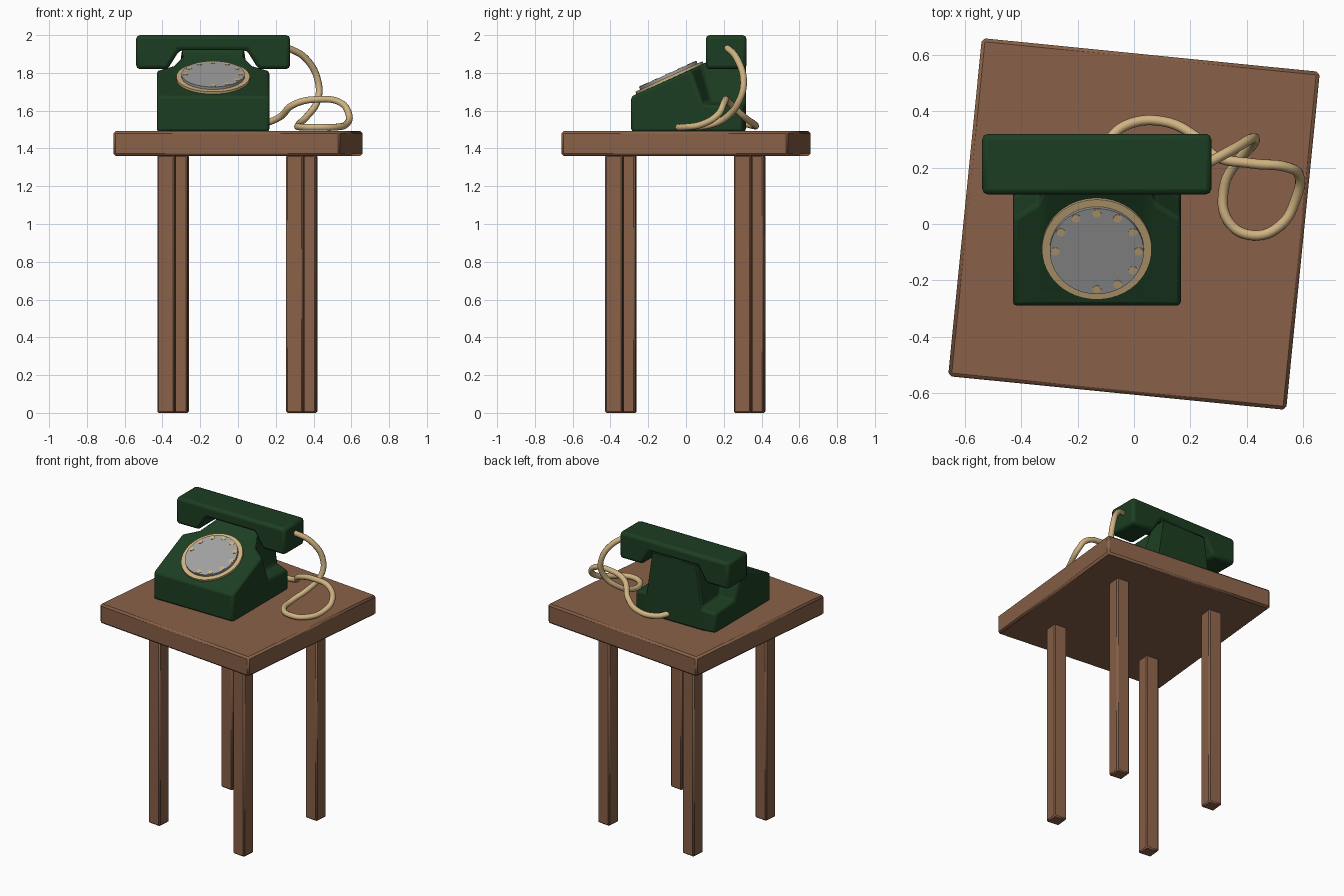
import bpy, bmesh
from math import radians, cos, sin
from mathutils import Vector, Matrix

if "Cube" in bpy.data.objects:
    bpy.data.objects.remove(bpy.data.objects["Cube"])


def material(name, rgb):
    m = bpy.data.materials.new(name)
    m.diffuse_color = (*rgb, 1)
    m.use_nodes = True
    m.node_tree.nodes["Principled BSDF"].inputs["Base Color"].default_value = m.diffuse_color
    return m


wood = material("wood", (0.25, 0.12, 0.065))
green = material("green", (0.012, 0.048, 0.016))
cream = material("cream", (0.63, 0.45, 0.22))
grey = material("dial_grey", (0.36, 0.36, 0.36))


def loft(name, sections, mat, bevel, segments=2):
    """Skin a row of matching closed cross-sections and round the edges."""
    bm = bmesh.new()
    rows = [[bm.verts.new(p) for p in s] for s in sections]
    for a, b in zip(rows, rows[1:]):
        for i in range(len(a)):
            j = (i + 1) % len(a)
            bm.faces.new((a[i], a[j], b[j], b[i]))
    bm.faces.new(rows[0])
    bm.faces.new(rows[-1])
    bmesh.ops.recalc_face_normals(bm, faces=bm.faces)
    me = bpy.data.meshes.new(name)
    bm.to_mesh(me)
    bm.free()
    me.materials.append(mat)
    ob = bpy.data.objects.new(name, me)
    bpy.context.collection.objects.link(ob)
    mod = ob.modifiers.new("edges", 'BEVEL')
    mod.width, mod.segments, mod.limit_method = bevel, segments, 'ANGLE'
    mod.angle_limit = radians(25)
    bpy.ops.object.select_all(action='DESELECT')
    bpy.context.view_layer.objects.active = ob
    ob.select_set(True)
    bpy.ops.object.shade_smooth_by_angle(angle=radians(30))
    return ob


def block(name, x, y, half, z0, z1, mat, bevel):
    ring = [(x - half, y - half), (x + half, y - half), (x + half, y + half), (x - half, y + half)]
    return loft(name, [[(*p, z) for p in ring] for z in (z0, z1)], mat, bevel, 1)


# Table, turned slightly
turn = radians(-5.7)
block("table_top", 0, 0, 0.603, 1.36, 1.492, wood, 0.012).rotation_euler.z = turn
for sx, side in ((-1, "left"), (1, "right")):
    for sy, end in ((-1, "front"), (1, "back")):
        leg = block(f"{end}_{side}_leg", sx * 0.342, sy * 0.342, 0.046, 0, 1.365, wood, 0.008)
        leg.rotation_euler.z = turn
        leg.location = (-0.003, -0.004, 0)

# Telephone body: side profiles from the outside to the central neck
outer = [(-0.29, 1.49), (-0.29, 1.675), (0.02, 1.815), (0.09, 1.63), (0.30, 1.62), (0.30, 1.49)]
inner = [(-0.29, 1.49), (-0.29, 1.675), (0.08, 1.843), (0.13, 1.65), (0.317, 1.64), (0.317, 1.49)]
neck = [(-0.29, 1.49), (-0.29, 1.675), (0.18, 1.889), (0.22, 1.935), (0.317, 1.935), (0.317, 1.49)]
mid_x = -0.132
stations = [(-0.298, outer), (-0.205, inner), (-0.162, neck), (0.162, neck), (0.205, inner), (0.298, outer)]
loft("telephone_body", [[(mid_x + x, y, z) for y, z in p] for x, p in stations], green, 0.014)

# Handset resting on the neck
half_profile = [(-0.407, 1.82), (-0.407, 2.0), (0.407, 2.0), (0.407, 1.82),
                (0.24, 1.82), (0.178, 1.92), (-0.178, 1.92), (-0.24, 1.82)]
loft("handset", [[(mid_x + x, y, z) for x, z in half_profile] for y in (0.105, 0.32)], green, 0.02)

# Dial on the sloping face
tilt = Matrix.Rotation(radians(24.4), 4, 'X')
dial_frame = Matrix.Translation((mid_x, -0.085, 1.768)) @ tilt


def disc(name, x, y, r, z0, z1, mat, sides):
    bpy.ops.mesh.primitive_cylinder_add(vertices=sides, radius=r, depth=z1 - z0)
    ob = bpy.context.object
    ob.name = name
    ob.matrix_world = dial_frame @ Matrix.Translation((x, y, (z0 + z1) / 2))
    ob.data.materials.append(mat)
    bpy.ops.object.shade_smooth_by_angle(angle=radians(30))


disc("dial_ring", 0, 0, 0.195, -0.02, 0.014, cream, 48)
disc("dial_disc", 0, 0, 0.167, 0.0, 0.029, grey, 48)
for k in range(10):
    a = radians(180 - 30 * k)
    disc(f"finger_hole_{k + 1}", 0.148 * cos(a), 0.148 * sin(a), 0.016, 0.015, 0.031, cream, 8)

# Cord looping over the table from the handset to the back of the body
path = [(0.25, 0.21, 1.94), (0.36, 0.27, 1.875), (0.425, 0.305, 1.75), (0.42, 0.28, 1.65),
        (0.365, 0.22, 1.57), (0.32, 0.13, 1.525), (0.335, 0.01, 1.513), (0.42, -0.04, 1.512),
        (0.52, -0.005, 1.513), (0.575, 0.09, 1.53), (0.587, 0.17, 1.58), (0.55, 0.2, 1.638),
        (0.42, 0.215, 1.66), (0.29, 0.24, 1.63), (0.22, 0.31, 1.565), (0.1, 0.365, 1.525),
        (-0.03, 0.35, 1.522), (-0.1, 0.29, 1.54)]
curve = bpy.data.curves.new("cord", 'CURVE')
curve.dimensions = '3D'
curve.bevel_depth, curve.bevel_resolution = 0.018, 3
curve.resolution_u = 6
curve.use_fill_caps = True
spline = curve.splines.new('BEZIER')
spline.bezier_points.add(len(path) - 1)
for bp, co in zip(spline.bezier_points, path):
    bp.co = co
    bp.handle_left_type = bp.handle_right_type = 'AUTO'
curve.materials.append(cream)
bpy.context.collection.objects.link(bpy.data.objects.new("cord", curve))
